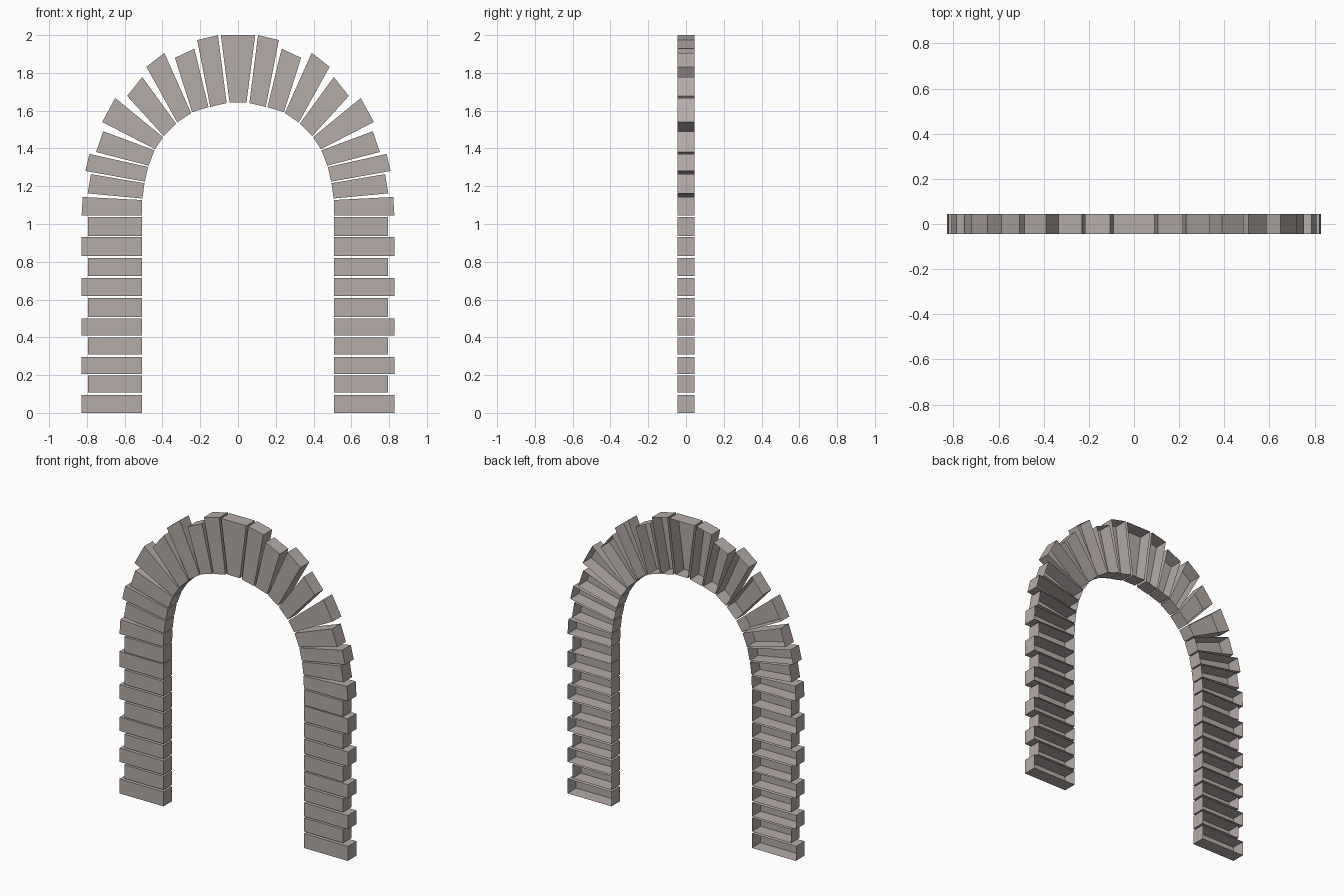
import bpy, bmesh

stone = bpy.data.materials.new("warm grey stone")
stone.diffuse_color = (0.46, 0.41, 0.39, 1)
D = 0.045  # half depth


def block(name, quad):
    """Stone shell: front face and four sides, open at the back."""
    bm = bmesh.new()
    front = [bm.verts.new((x, -D, z)) for x, z in quad]
    back = [bm.verts.new((x, D, z)) for x, z in quad]
    bm.faces.new(front)
    for i in range(4):
        j = (i + 1) % 4
        bm.faces.new((front[j], front[i], back[i], back[j]))
    me = bpy.data.meshes.new(name)
    bm.to_mesh(me)
    bm.free()
    me.materials.append(stone)
    ob = bpy.data.objects.new(name, me)
    bpy.context.collection.objects.link(ob)


def pair(name, quad):
    """Quad is counter-clockwise seen from the front; mirrored for the left."""
    block(name + "_right", quad)
    block(name + "_left", [(-x, z) for x, z in reversed(quad)])


# Straight jambs: alternating long and short blocks
rows = [(0, .095), (.108, .197), (.207, .297), (.31, .398), (.41, .5),
        (.508, .608), (.619, .714), (.725, .82), (.83, .931), (.937, 1.037)]
IN = 0.509
for i, (a, b) in enumerate(rows):
    out = 0.793 if i % 2 else 0.828
    pair(f"jamb_block_{i + 1}", [(IN, a), (out, a), (out, b), (IN, b)])

# Curved part: inner low, outer low, outer high, inner high
wedges = [
    [(.509, 1.046), (.828, 1.046), (.822, 1.143), (.507, 1.127)],
    [(.506, 1.135), (.796, 1.162), (.779, 1.264), (.495, 1.216)],
    [(.493, 1.224), (.808, 1.281), (.787, 1.371), (.476, 1.302)],
    [(.473, 1.309), (.751, 1.381), (.714, 1.491), (.442, 1.39)],
    [(.439, 1.396), (.719, 1.54), (.650, 1.667), (.397, 1.46)],
    [(.393, 1.465), (.587, 1.678), (.507, 1.778), (.327, 1.531)],
    [(.322, 1.538), (.485, 1.832), (.390, 1.906), (.248, 1.587)],
    [(.243, 1.592), (.334, 1.88), (.231, 1.928), (.156, 1.619)],
    [(.147, 1.62), (.216, 1.974), (.106, 2.0), (.060, 1.64)],
]
for i, q in enumerate(wedges):
    pair(f"arch_wedge_{i + 1}", q)

# Keystone
block("keystone", [(-.045, 1.644), (.045, 1.644), (.091, 2.0), (-.091, 2.0)])
